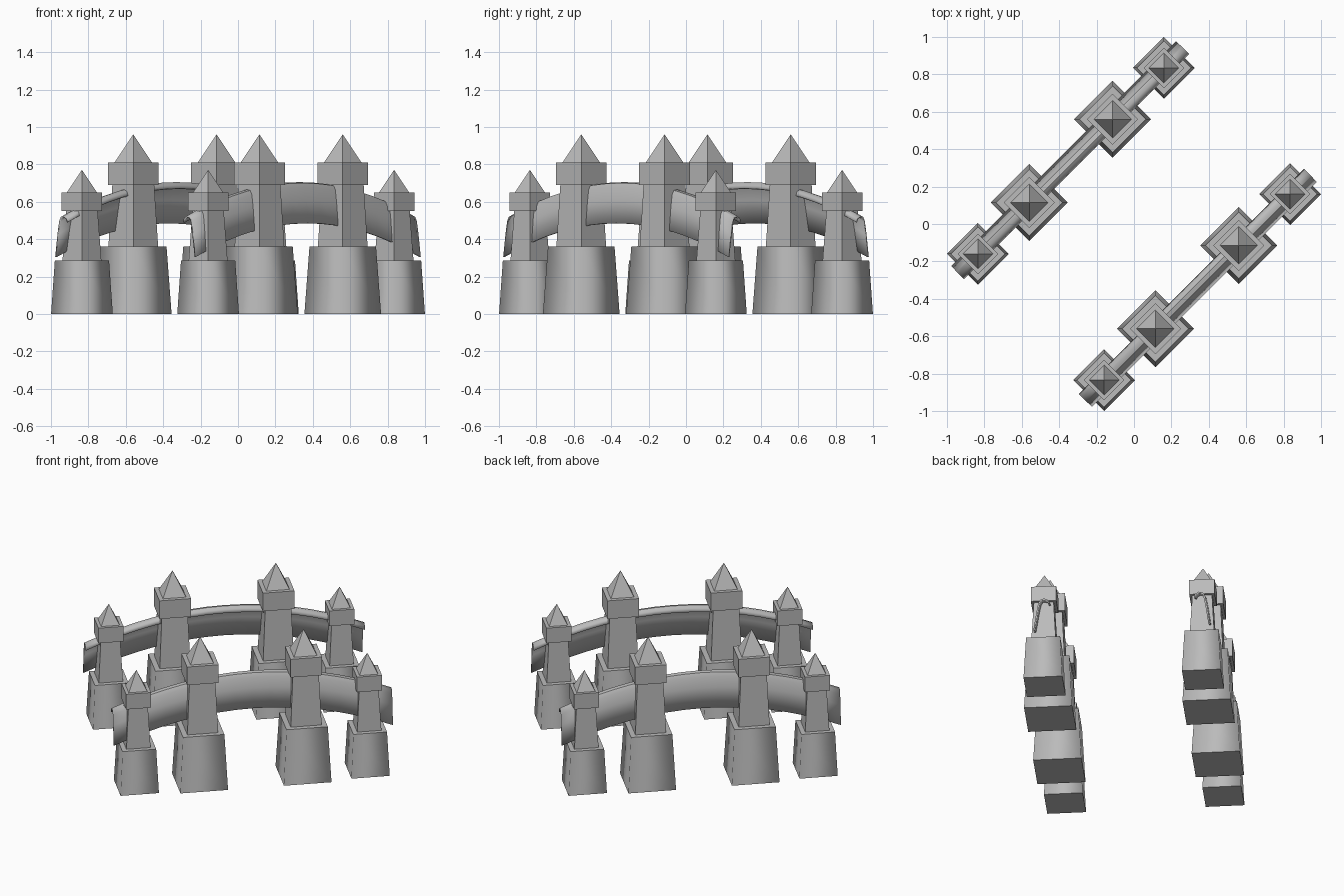
import bpy, bmesh, math
from mathutils import Vector

cube = bpy.data.objects.get("Cube")
if cube:
    bpy.data.objects.remove(cube, do_unlink=True)

stone = bpy.data.materials.new("grey_stone")
stone.use_nodes = True
COLOUR = (0.5, 0.5, 0.5, 1)
stone.diffuse_color = COLOUR
stone.node_tree.nodes["Principled BSDF"].inputs["Base Color"].default_value = COLOUR

ALONG = Vector((1, 1, 0)).normalized()    # direction the bridge runs
ACROSS = Vector((1, -1, 0)).normalized()  # direction across the bridge
SIDE = 0.477                              # wall distance from the centre line


def add_object(name, bm):
    bmesh.ops.recalc_face_normals(bm, faces=bm.faces)
    mesh = bpy.data.meshes.new(name)
    bm.to_mesh(mesh)
    bm.free()
    mesh.materials.append(stone)
    obj = bpy.data.objects.new(name, mesh)
    bpy.context.collection.objects.link(obj)
    return obj


def frustum(name, centre, r1, r2, z1, z2, soft=False):
    """Four-sided block whose corners point along x and y."""
    bm = bmesh.new()
    bmesh.ops.create_cone(bm, cap_ends=True, segments=4, radius1=r1, radius2=r2, depth=z2 - z1)
    bmesh.ops.translate(bm, verts=bm.verts, vec=centre + Vector((0, 0, (z1 + z2) / 2)))
    if soft:
        # Rounded shading round the sides, crisp top and bottom rims
        for f in bm.faces:
            f.smooth = abs(f.normal.z) < 0.5
        for e in bm.edges:
            e.smooth = abs(e.verts[0].co.z - e.verts[1].co.z) > 0.01
    return add_object(name, bm)


def tower(name, centre, base, shaft, cap, roof, levels):
    z1, z2, z3, z4 = levels
    frustum(name + "_base", centre, *base, 0, z1, soft=True)
    frustum(name + "_shaft", centre, *shaft, z1, z2)
    frustum(name + "_cap", centre, cap, cap, z2, z3)
    frustum(name + "_roof", centre, roof, 0, z3, z4)


def parapet(name, side):
    """Arched rail with a leaning outer skirt, swept along the bridge."""
    profile = [(-0.038, -0.03), (-0.03, -0.01), (-0.012, 0), (0.008, -0.004),
               (0.02, -0.025), (0.032, -0.09), (0.05, -0.215)]
    bm = bmesh.new()
    rows = []
    steps, reach = 16, 0.85
    for i in range(steps + 1):
        u = reach * (2 * i / steps - 1)
        top = 0.7 - 0.25 * u * u
        rows.append([bm.verts.new(ALONG * u + ACROSS * side * (SIDE + w) + Vector((0, 0, top + h)))
                     for w, h in profile])
    for a, b in zip(rows, rows[1:]):
        for j in range(len(profile) - 1):
            bm.faces.new((a[j], a[j + 1], b[j + 1], b[j]))
    obj = add_object(name, bm)
    thick = obj.modifiers.new("thickness", "SOLIDIFY")
    thick.thickness = 0.01
    thick.offset = 0
    bpy.ops.object.select_all(action="DESELECT")
    obj.select_set(True)
    bpy.context.view_layer.objects.active = obj
    bpy.ops.object.shade_smooth_by_angle(angle=math.radians(40))


# Two walls, each with two tall inner towers and two short end towers
for side, wall in ((1, "left"), (-1, "right")):
    parapet(wall + "_parapet", side)
    for end, place in ((-1, "front"), (1, "back")):
        across = ACROSS * SIDE * side
        tower(f"{wall}_{place}_tall_tower", across + ALONG * 0.315 * end,
              (0.205, 0.178), (0.133, 0.112), 0.136, 0.1, (0.36, 0.69, 0.81, 0.96))
        tower(f"{wall}_{place}_short_tower", across + ALONG * 0.703 * end,
              (0.165, 0.145), (0.104, 0.084), 0.108, 0.08, (0.285, 0.55, 0.65, 0.77))
